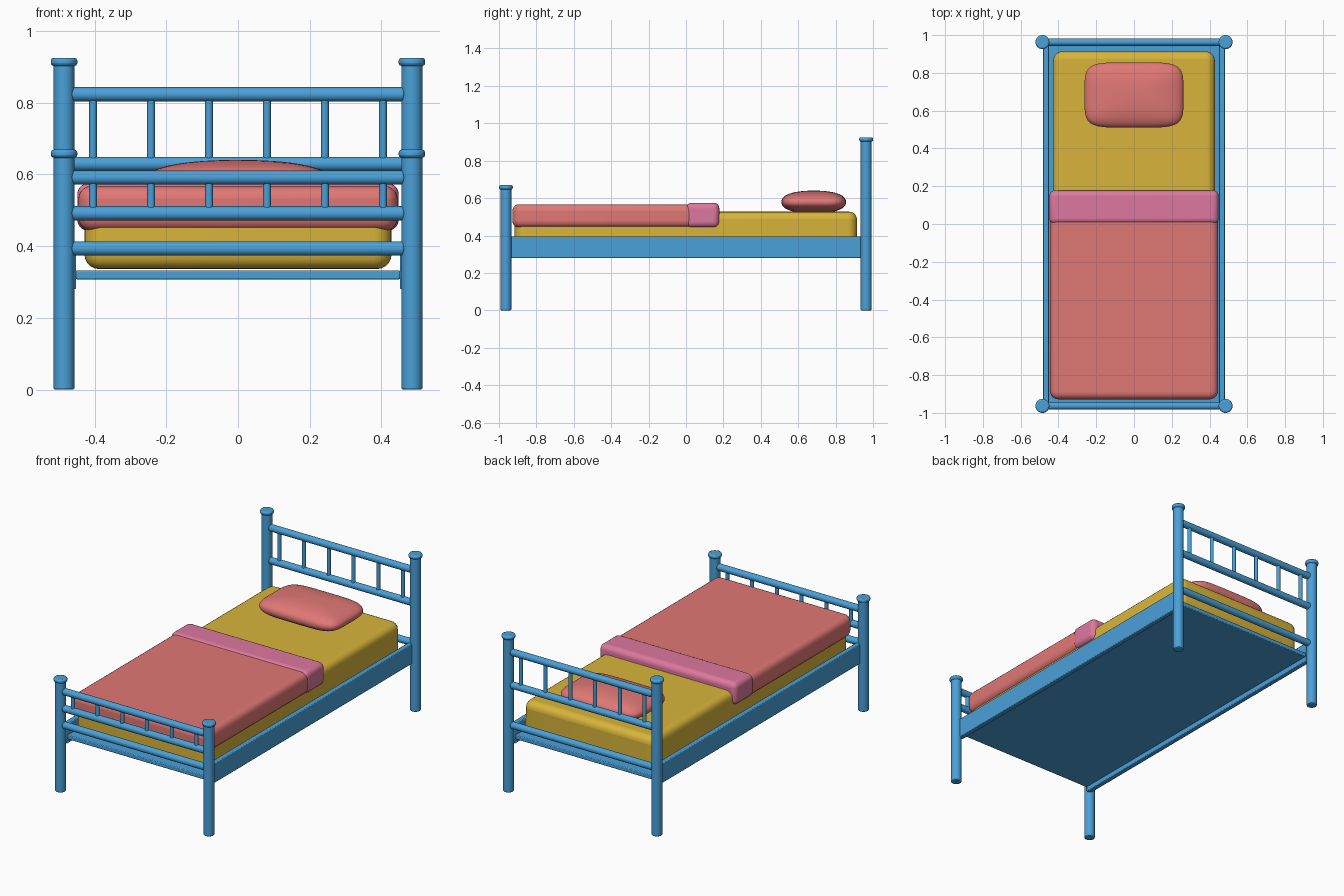
import bpy, bmesh, math
from mathutils import Matrix, Vector

if "Cube" in bpy.data.objects:
    bpy.data.objects.remove(bpy.data.objects["Cube"])


def material(name, srgb):
    m = bpy.data.materials.new(name)
    m.diffuse_color = [((c + 0.055) / 1.055) ** 2.4 for c in srgb] + [1]
    m.use_nodes = True
    m.node_tree.nodes["Principled BSDF"].inputs["Base Color"].default_value = m.diffuse_color
    return m


BLUE = material("blue_paint", (0.29, 0.63, 0.85))
RED = material("coral_fabric", (0.88, 0.47, 0.46))
YELLOW = material("mustard_fabric", (0.85, 0.71, 0.23))
PINK = material("pink_fabric", (0.87, 0.47, 0.62))


def finish(name, bm, mat, bevel=0, segments=3, angle=40):
    me = bpy.data.meshes.new(name)
    bm.to_mesh(me)
    bm.free()
    ob = bpy.data.objects.new(name, me)
    bpy.context.collection.objects.link(ob)
    me.materials.append(mat)
    if bevel:
        b = ob.modifiers.new("Bevel", "BEVEL")
        b.width, b.segments, b.limit_method = bevel, segments, "ANGLE"
    bpy.ops.object.select_all(action="DESELECT")
    ob.select_set(True)
    bpy.context.view_layer.objects.active = ob
    bpy.ops.object.shade_smooth_by_angle(angle=math.radians(angle))
    return ob


def rod(name, a, b, radius, bevel=0.004, sides=32):
    a, b = Vector(a), Vector(b)
    bm = bmesh.new()
    turn = (b - a).to_track_quat("Z", "Y").to_matrix().to_4x4()
    bmesh.ops.create_cone(bm, cap_ends=True, segments=sides, radius1=radius,
                          radius2=radius, depth=(b - a).length,
                          matrix=Matrix.Translation((a + b) / 2) @ turn)
    return finish(name, bm, BLUE, bevel, 2)


def box(name, lo, hi, mat, bevel, segments=3, corner=0):
    """Box with optional rounded vertical corners, then all edges rounded."""
    lo, hi = Vector(lo), Vector(hi)
    bm = bmesh.new()
    bmesh.ops.create_cube(bm, size=1, matrix=Matrix.Translation((lo + hi) / 2)
                          @ Matrix.Diagonal((*(hi - lo), 1)))
    if corner:
        upright = [e for e in bm.edges
                   if abs(e.verts[0].co.z - e.verts[1].co.z) > 0.001]
        bmesh.ops.bevel(bm, geom=upright, offset=corner, segments=6,
                        profile=0.5, affect="EDGES")
    return finish(name, bm, mat, bevel, segments)


POST_X, END_Y = 0.485, 0.963

# Head and foot ends: posts with caps, cross rails and spindles
ends = (("head", END_Y, 0.925, (0.823, 0.629, 0.393), (0.629, 0.823)),
        ("foot", -END_Y, 0.669, (0.591, 0.491, 0.393), (0.491, 0.591)))
for end, y, top, rails, (low, high) in ends:
    for side, x in (("left", -POST_X), ("right", POST_X)):
        rod(f"{end}_post_{side}", (x, y, 0), (x, y, top - 0.015), 0.029)
        rod(f"{end}_post_cap_{side}", (x, y, top - 0.023), (x, y, top), 0.037, 0.008)
    for i, z in enumerate(rails):
        rod(f"{end}_rail_{i + 1}", (-0.464, y, z), (0.464, y, z), 0.02, 0.006, 24)
    for i in range(6):
        x = -0.404 + 0.1616 * i
        rod(f"{end}_spindle_{i + 1}", (x, y, low), (x, y, high), 0.011, 0, 16)

# Side boards and base panel
for side, s in (("left", -1), ("right", 1)):
    xs = sorted((s * 0.451, s * 0.481))
    box(f"side_board_{side}", (xs[0], -0.95, 0.28), (xs[1], 0.95, 0.396), BLUE, 0.004, 2)
box("base_panel", (-0.452, -0.95, 0.307), (0.452, 0.95, 0.332), BLUE, 0.004, 2)

# Mattress, blanket and folded-over sheet
box("mattress", (-0.428, -0.916, 0.336), (0.428, 0.914, 0.527), YELLOW, 0.04, 5, 0.05)
box("blanket", (-0.445, -0.928, 0.443), (0.445, 0.05, 0.567), RED, 0.035, 5, 0.045)
box("blanket_fold", (-0.448, 0.0, 0.443), (0.448, 0.178, 0.575), PINK, 0.03, 5)

# Pillow: a cube swelled into a cushion shape
bm = bmesh.new()
bmesh.ops.create_cube(bm, size=2)
bmesh.ops.subdivide_edges(bm, edges=bm.edges[:], cuts=15, use_grid_fill=True)
for v in bm.verts:
    x, y, z = (abs(c) for c in v.co)
    p = 2.3
    v.co /= ((x ** 5 + y ** 5) ** (p / 5) + z ** p) ** (1 / p)
    v.co = (v.co.x * 0.262, v.co.y * 0.173 + 0.683, v.co.z * 0.061 + 0.579)
finish("pillow", bm, RED, angle=60)
